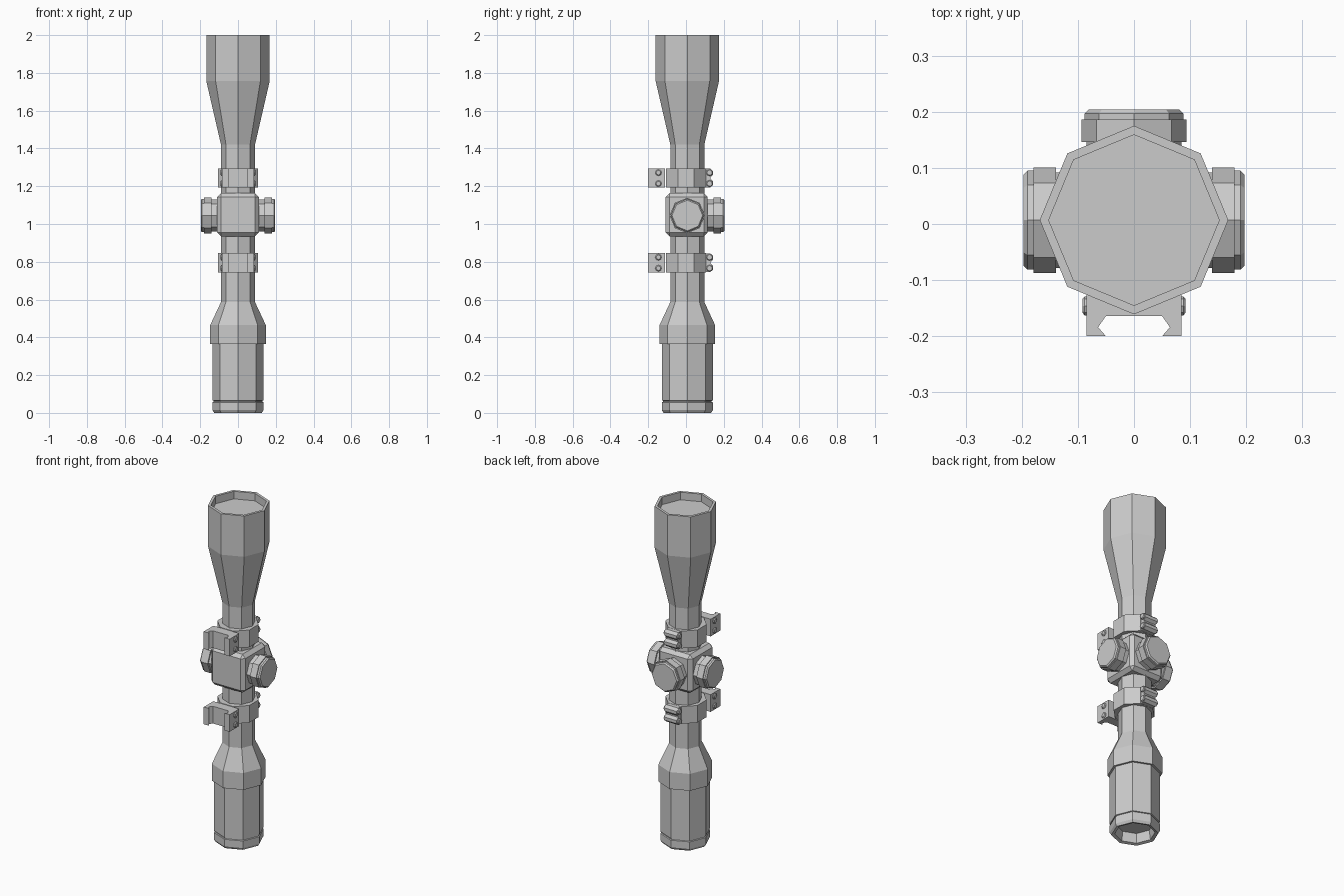
import bpy, bmesh, math
from mathutils import Matrix, Vector

if "Cube" in bpy.data.objects:
    bpy.data.objects.remove(bpy.data.objects["Cube"])

CY = 0.007  # scope axis offset in y


def make_object(name, bm):
    bmesh.ops.recalc_face_normals(bm, faces=bm.faces)
    mesh = bpy.data.meshes.new(name)
    bm.to_mesh(mesh)
    bm.free()
    ob = bpy.data.objects.new(name, mesh)
    bpy.context.collection.objects.link(ob)
    return ob


def lathe(name, profile, direction=(0, 0, 1), loc=(0, CY, 0), sides=8, turn=0.0):
    """Faceted, capped solid from (radius, height) points along a direction."""
    bm = bmesh.new()
    rings = []
    for r, h in profile:
        rings.append([bm.verts.new((r * math.cos(turn + i * math.tau / sides),
                                    r * math.sin(turn + i * math.tau / sides), h))
                      for i in range(sides)])
    for a, b in zip(rings, rings[1:]):
        for i in range(sides):
            j = (i + 1) % sides
            bm.faces.new((a[i], a[j], b[j], b[i]))
    bm.faces.new(rings[0])
    bm.faces.new(rings[-1])
    rot = Vector((0, 0, 1)).rotation_difference(Vector(direction)).to_matrix().to_4x4()
    bm.transform(Matrix.Translation(loc) @ rot)
    return make_object(name, bm)


def prism(name, points, matrix, depth):
    """Extrude a flat outline by depth, then place it."""
    bm = bmesh.new()
    face = bm.faces.new([bm.verts.new((x, y, 0)) for x, y in points])
    new = bmesh.ops.extrude_face_region(bm, geom=[face])["geom"]
    bmesh.ops.translate(bm, vec=(0, 0, depth),
                        verts=[v for v in new if isinstance(v, bmesh.types.BMVert)])
    bm.transform(matrix)
    return make_object(name, bm)


# Main body: eyepiece recess, eyepiece, tube, objective bell, lens recess
lathe("scope_body", [
    (0.100, 0.06), (0.108, 0.005), (0.126, 0.0), (0.135, 0.014), (0.135, 0.056),
    (0.129, 0.058), (0.129, 0.064), (0.135, 0.066), (0.135, 0.365), (0.147, 0.365),
    (0.147, 0.465), (0.090, 0.587), (0.090, 1.42), (0.168, 1.758), (0.168, 2.0),
    (0.152, 2.0), (0.152, 1.955)])

# Turret housing block with chamfered edges
bm = bmesh.new()
bmesh.ops.create_cube(bm, size=1)
bm.transform(Matrix.Translation((0, 0.003, 1.049)) @ Matrix.Diagonal((0.222, 0.222, 0.228, 1)))
bmesh.ops.bevel(bm, geom=bm.edges[:], offset=0.02, segments=1, affect='EDGES')
make_object("turret_housing", bm)

# Three adjustment turrets
knob = [(0.085, 0.10), (0.085, 0.139), (0.094, 0.139), (0.094, 0.179),
        (0.088, 0.179), (0.088, 0.190), (0.081, 0.197)]
for name, d in (("left_turret", (-1, 0, 0)), ("right_turret", (1, 0, 0)),
                ("back_turret", (0, 1, 0))):
    lathe(name, knob, d, (0, CY, 1.045))

# Two mounting rings with rail foot, clamp lug and bolts
half_foot = [(0.085, -0.11), (0.085, -0.20), (0.05, -0.20), (0.064, -0.184), (0.05, -0.164)]
foot = half_foot + [(-x, y) for x, y in reversed(half_foot)]
bump = [(0.09, -0.05), (0.128, -0.05), (0.144, -0.036), (0.144, -0.018), (0.13, -0.004)]
lug = bump + [(y, -z) for y, z in reversed(bump)]
yz_to_x = Matrix(((0, 0, 1, 0), (1, 0, 0, 0), (0, 1, 0, 0), (0, 0, 0, 1)))
for tag, zc in (("lower", 0.795), ("upper", 1.243)):
    lathe(tag + "_ring", [(0.105 / math.cos(math.pi / 8), zc - 0.051),
                          (0.105 / math.cos(math.pi / 8), zc + 0.051)],
          loc=(0, 0.0, 0), turn=math.pi / 8)
    prism(tag + "_rail_foot", foot, Matrix.Translation((0, 0, zc - 0.051)), 0.102)
    prism(tag + "_clamp_lug", lug, Matrix.Translation((-0.04, 0, zc)) @ yz_to_x, 0.08)
    for side in (-1, 1):
        for dz in (-0.029, 0.029):
            lathe(tag + "_lug_bolt", [(0.018, 0.03), (0.018, 0.045), (0.014, 0.05)],
                  (side, 0, 0), (0, 0.125, zc + dz))
            lathe(tag + "_foot_bolt", [(0.017, 0.07), (0.017, 0.088), (0.012, 0.092)],
                  (side, 0, 0), (0, -0.146, zc + dz))
